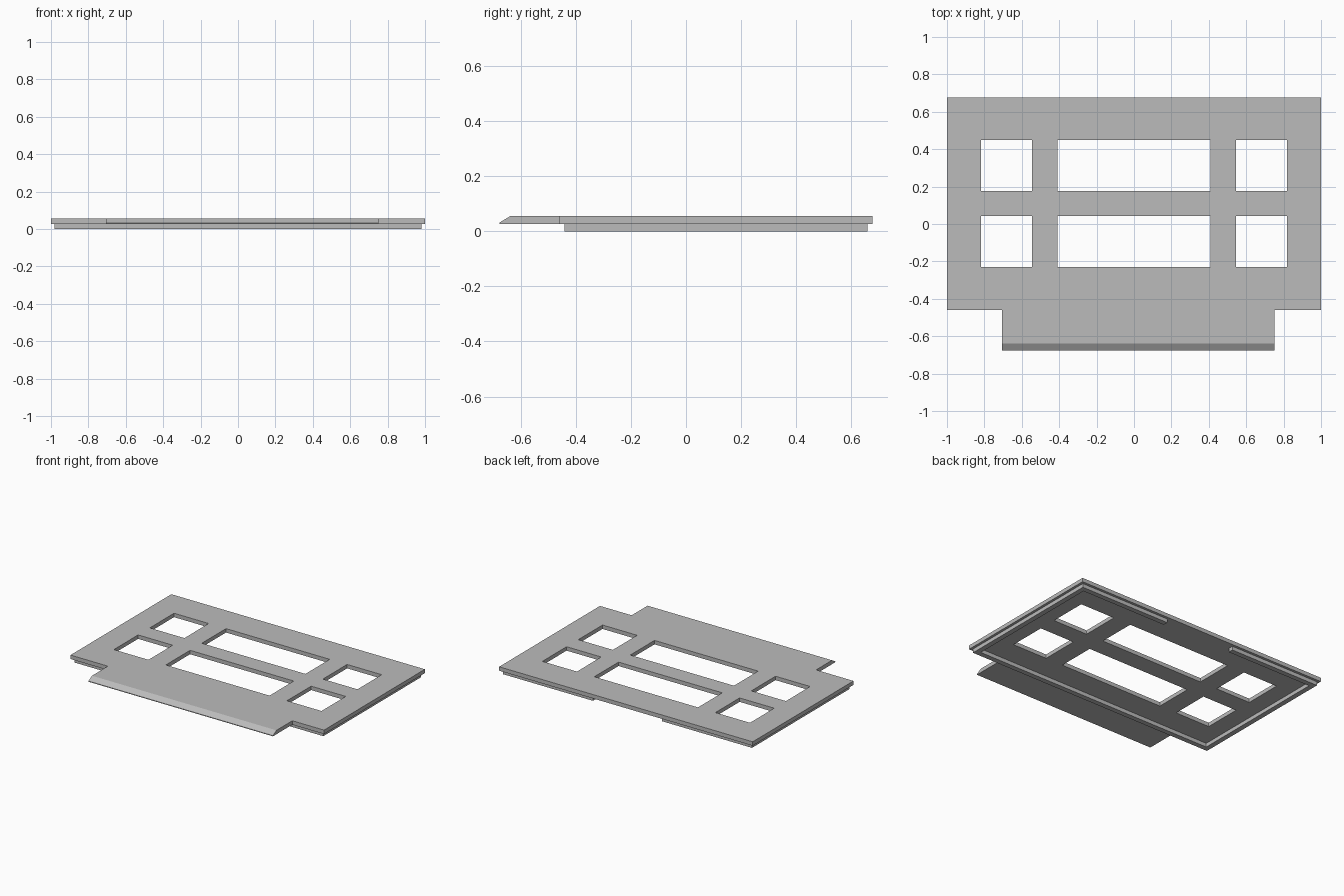
import bpy, bmesh

cube = bpy.data.objects.get("Cube")
if cube:
    bpy.data.objects.remove(cube, do_unlink=True)

# Plain grey for the whole panel
grey = bpy.data.materials.new("plain grey")
grey.use_nodes = True
colour = (0.5, 0.5, 0.5, 1)
grey.diffuse_color = colour
grey.node_tree.nodes["Principled BSDF"].inputs["Base Color"].default_value = colour


def loft(bm, layers):
    """Closed solid through matching outlines, each given as (points, height)."""
    rings = [[bm.verts.new((x, y, z)) for x, y in pts] for pts, z in layers]
    for low, high in zip(rings, rings[1:]):
        for i in range(len(low)):
            j = (i + 1) % len(low)
            bm.faces.new((low[i], low[j], high[j], high[i]))
    bm.faces.new(rings[0][::-1])
    bm.faces.new(rings[-1])


def make(name, solids):
    bm = bmesh.new()
    for layers in solids:
        loft(bm, layers)
    bmesh.ops.recalc_face_normals(bm, faces=bm.faces)
    mesh = bpy.data.meshes.new(name)
    bm.to_mesh(mesh)
    bm.free()
    mesh.materials.append(grey)
    obj = bpy.data.objects.new(name, mesh)
    bpy.context.collection.objects.link(obj)
    return obj


BACK, FRONT, SEAM, TOP = 0.677, -0.459, 0.027, 0.055


# Panel with an off-centre front tongue whose lip slopes down
def panel_outline(lip):
    return [(-1, BACK), (-1, FRONT), (-0.705, FRONT), (-0.705, lip),
            (0.75, lip), (0.75, FRONT), (1, FRONT), (1, BACK)]


panel = make("panel", [[(panel_outline(-0.677), SEAM),
                        (panel_outline(-0.677), 0.032),
                        (panel_outline(-0.638), TOP)]])

# Window openings: two rows of a wide slot between two squares
windows = []
for y0, y1 in ((0.176, 0.449), (-0.229, 0.044)):
    for x0, x1 in ((-0.819, -0.546), (-0.409, 0.409), (0.546, 0.819)):
        rect = [(x0, y0), (x1, y0), (x1, y1), (x0, y1)]
        windows.append([(rect, -0.1), (rect, 0.2)])
cutter = make("window_cutter", windows)
cutter.hide_render = True
cut = panel.modifiers.new("windows", 'BOOLEAN')
cut.operation = 'DIFFERENCE'
cut.solver = 'EXACT'
cut.object = cutter
bpy.context.view_layer.update()
deps = bpy.context.evaluated_depsgraph_get()
panel_mesh = bpy.data.meshes.new_from_object(panel.evaluated_get(deps))
panel.modifiers.clear()
panel.data = panel_mesh
bpy.data.objects.remove(cutter, do_unlink=True)

# Locating rim underneath, open in the middle of the back edge
inset, width, gap = 0.018, 0.036, 0.273
outer, inner = 1 - inset, 1 - inset - width
half = [(outer, FRONT + inset), (outer, BACK - inset), (gap, BACK - inset),
        (gap, BACK - inset - width), (inner, BACK - inset - width),
        (inner, FRONT + inset + width)]
rim = half + [(-x, y) for x, y in reversed(half)]
make("under_rim", [[(rim, 0), (rim, SEAM)]])
